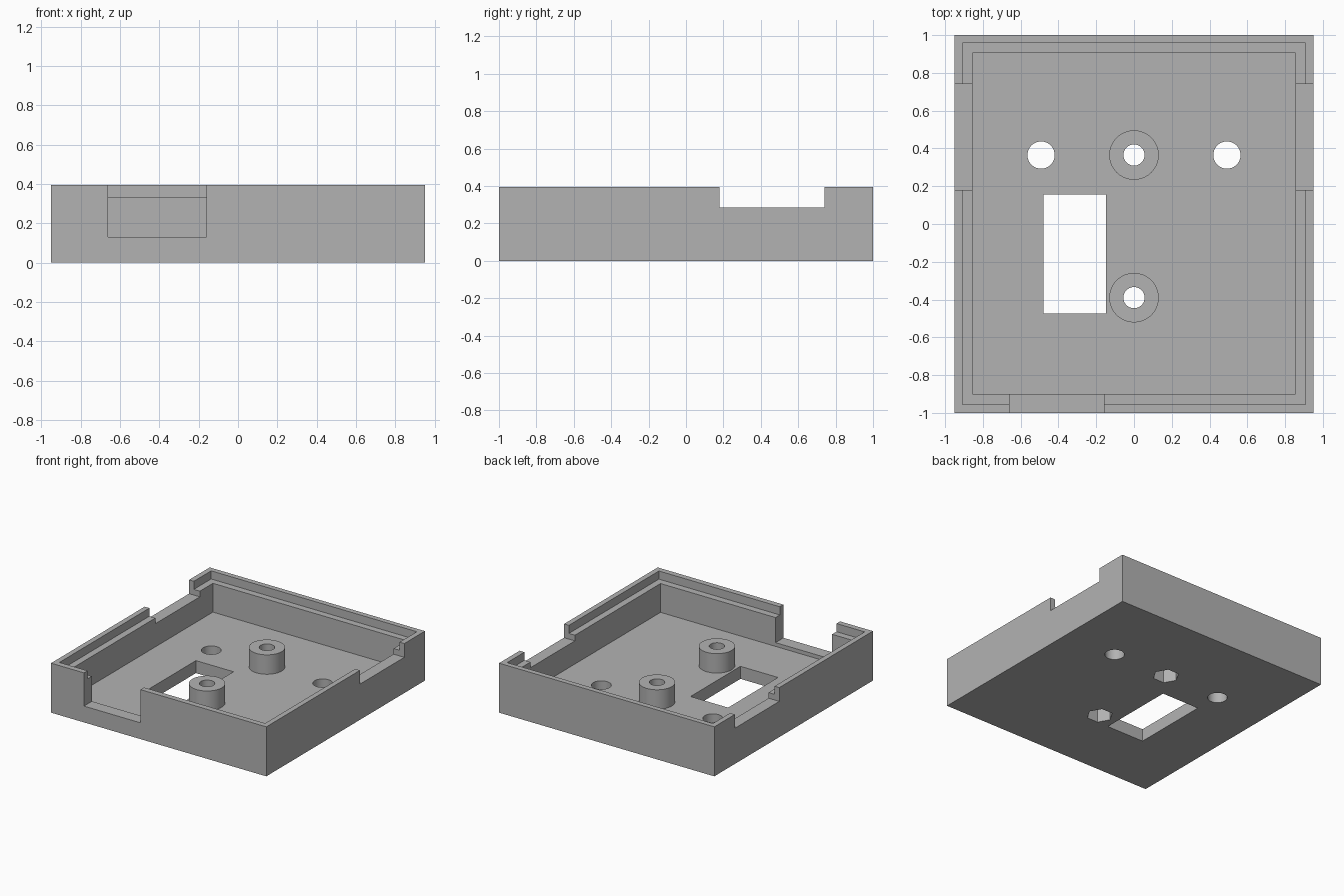
import bpy
import math

cube = bpy.data.objects.get("Cube")
if cube:
    bpy.data.objects.remove(cube, do_unlink=True)

grey = bpy.data.materials.new("plain grey")
grey.use_nodes = True
colour = (0.45, 0.45, 0.45, 1)
grey.diffuse_color = colour
grey.node_tree.nodes["Principled BSDF"].inputs["Base Color"].default_value = colour


def finish(obj, name):
    obj.name = name
    obj.data.materials.append(grey)
    return obj


def box(name, x0, x1, y0, y1, z0, z1):
    bpy.ops.mesh.primitive_cube_add(
        size=1, location=((x0 + x1) / 2, (y0 + y1) / 2, (z0 + z1) / 2))
    obj = bpy.context.object
    obj.scale = (x1 - x0, y1 - y0, z1 - z0)
    bpy.ops.object.transform_apply(location=True, rotation=True, scale=True)
    return finish(obj, name)


def post(name, x, y, radius, z0, z1, sides=64):
    bpy.ops.mesh.primitive_cylinder_add(
        vertices=sides, radius=radius, depth=z1 - z0, location=(x, y, (z0 + z1) / 2))
    obj = bpy.context.object
    if sides == 6:
        # corners of the hexagon point along x
        obj.rotation_euler.z = math.radians(30)
    bpy.ops.object.transform_apply(location=True, rotation=True, scale=True)
    return finish(obj, name)


def combine(body, tool, operation):
    tool.hide_render = True
    mod = body.modifiers.new(tool.name, "BOOLEAN")
    mod.operation = operation
    mod.solver = "EXACT"
    mod.object = tool
    bpy.ops.object.select_all(action="DESELECT")
    body.select_set(True)
    bpy.context.view_layer.objects.active = body
    bpy.ops.object.modifier_apply(modifier=mod.name)
    bpy.data.objects.remove(tool, do_unlink=True)


WIDTH, LENGTH, TOP, FLOOR, LEDGE = 0.95, 1.0, 0.395, 0.1, 0.33
HOLE_Y = 0.365

# Open tray with a stepped rim
tray = box("enclosure_tray", -WIDTH, WIDTH, -LENGTH, LENGTH, 0, TOP)
combine(tray, box("cavity", -0.855, 0.855, -0.9, 0.905, FLOOR, 0.6), "DIFFERENCE")
combine(tray, box("rim_step", -0.908, 0.908, -0.955, 0.958, LEDGE, 0.6), "DIFFERENCE")

# Notches in the front and both side walls
combine(tray, box("front_notch", -0.66, -0.16, -1.1, -0.8, 0.13, 0.6), "DIFFERENCE")
for side in (-1, 1):
    inner, outer = sorted((side * 0.8, side * 1.1))
    combine(tray, box("side_notch", inner, outer, 0.18, 0.74, 0.285, 0.6), "DIFFERENCE")

# Rectangular window and round holes through the floor
combine(tray, box("floor_window", -0.48, -0.148, -0.475, 0.155, -0.1, 0.2), "DIFFERENCE")
for x in (-0.492, 0.492):
    combine(tray, post("floor_hole", x, HOLE_Y, 0.072, -0.1, 0.2), "DIFFERENCE")

# Screw bosses with bores and hexagonal nut pockets underneath
for y in (HOLE_Y, -0.39):
    combine(tray, post("screw_boss", 0, y, 0.131, 0.05, 0.255), "UNION")
    combine(tray, post("screw_bore", 0, y, 0.056, -0.1, 0.5), "DIFFERENCE")
    combine(tray, post("nut_pocket", 0, y, 0.097, -0.1, 0.15, 6), "DIFFERENCE")

bpy.ops.object.shade_smooth_by_angle(angle=math.radians(30))
